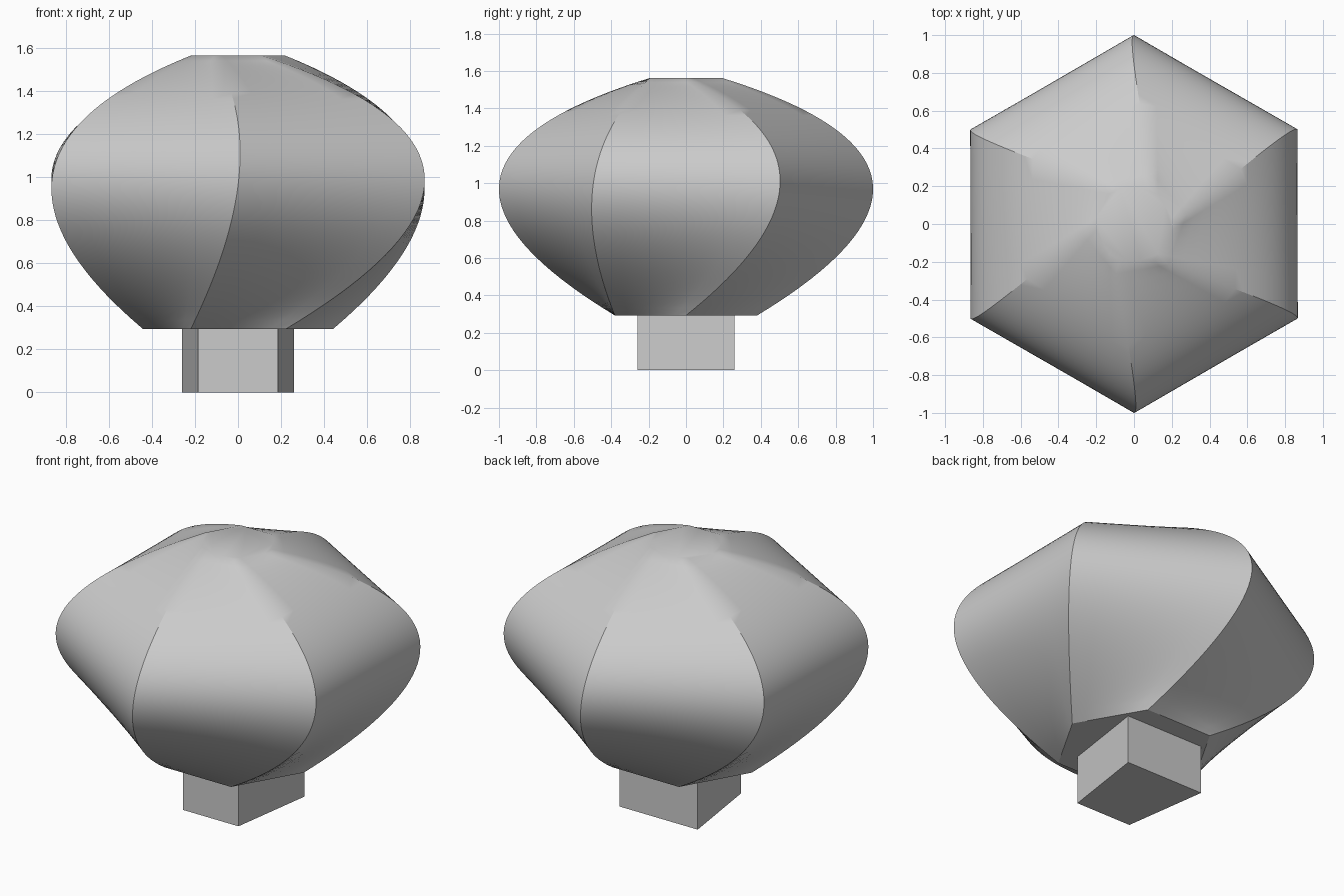
import bpy, bmesh
from math import sin, cos, radians
from mathutils import Vector

cube = bpy.data.objects.get("Cube")
if cube:
    bpy.data.objects.remove(cube, do_unlink=True)

grey = bpy.data.materials.new("plain_grey")
grey.use_nodes = True
colour = (0.6, 0.6, 0.6, 1)
grey.diffuse_color = colour
grey.node_tree.nodes["Principled BSDF"].inputs["Base Color"].default_value = colour


def loft(name, rings):
    """Skin closed rings of points and cap both ends."""
    bm = bmesh.new()
    rows = [[bm.verts.new(p) for p in ring] for ring in rings]
    n = len(rows[0])
    for low, high in zip(rows, rows[1:]):
        for i in range(n):
            j = (i + 1) % n
            bm.faces.new((low[i], low[j], high[j], high[i]))
    bm.faces.new(rows[0][::-1])
    bm.faces.new(rows[-1])
    bmesh.ops.recalc_face_normals(bm, faces=bm.faces)
    mesh = bpy.data.meshes.new(name)
    bm.to_mesh(mesh)
    bm.free()
    mesh.materials.append(grey)
    obj = bpy.data.objects.new(name, mesh)
    bpy.context.collection.objects.link(obj)
    return obj


def hexagon(radius, turn, z, splits=6):
    """Hexagon outline with each side split evenly."""
    corners = [Vector((radius * cos(radians(60 * k + turn)),
                       radius * sin(radians(60 * k + turn)), z)) for k in range(6)]
    return [corners[k].lerp(corners[(k + 1) % 6], s / splits)
            for k in range(6) for s in range(splits)]


# Bulb: smooth parabolic loft through a lower, a turned middle and an upper hexagon
base_z, top_z, steps, mid = 0.293, 1.563, 40, 0.46
lower = hexagon(0.44, 0, base_z)
middle = hexagon(1.0, 30, 0.96)
upper = hexagon(0.22, 0, top_z)


def section(t):
    a = (t - mid) * (t - 1) / mid
    b = t * (t - 1) / (mid * (mid - 1))
    c = t * (t - mid) / (1 - mid)
    return [a * p + b * q + c * r for p, q, r in zip(lower, middle, upper)]


bulb = loft("twisted_bulb", [section(i / steps) for i in range(steps + 1)])
bpy.ops.object.select_all(action='DESELECT')
bulb.select_set(True)
bpy.context.view_layer.objects.active = bulb
bpy.ops.object.shade_smooth_by_angle(angle=radians(30))

# Foot: tapered block, narrower at the front
foot = [(-0.185, -0.26), (0.185, -0.26), (0.26, 0.26), (-0.26, 0.26)]
loft("foot_block", [[(x, y, z) for x, y in foot] for z in (0, base_z)])
